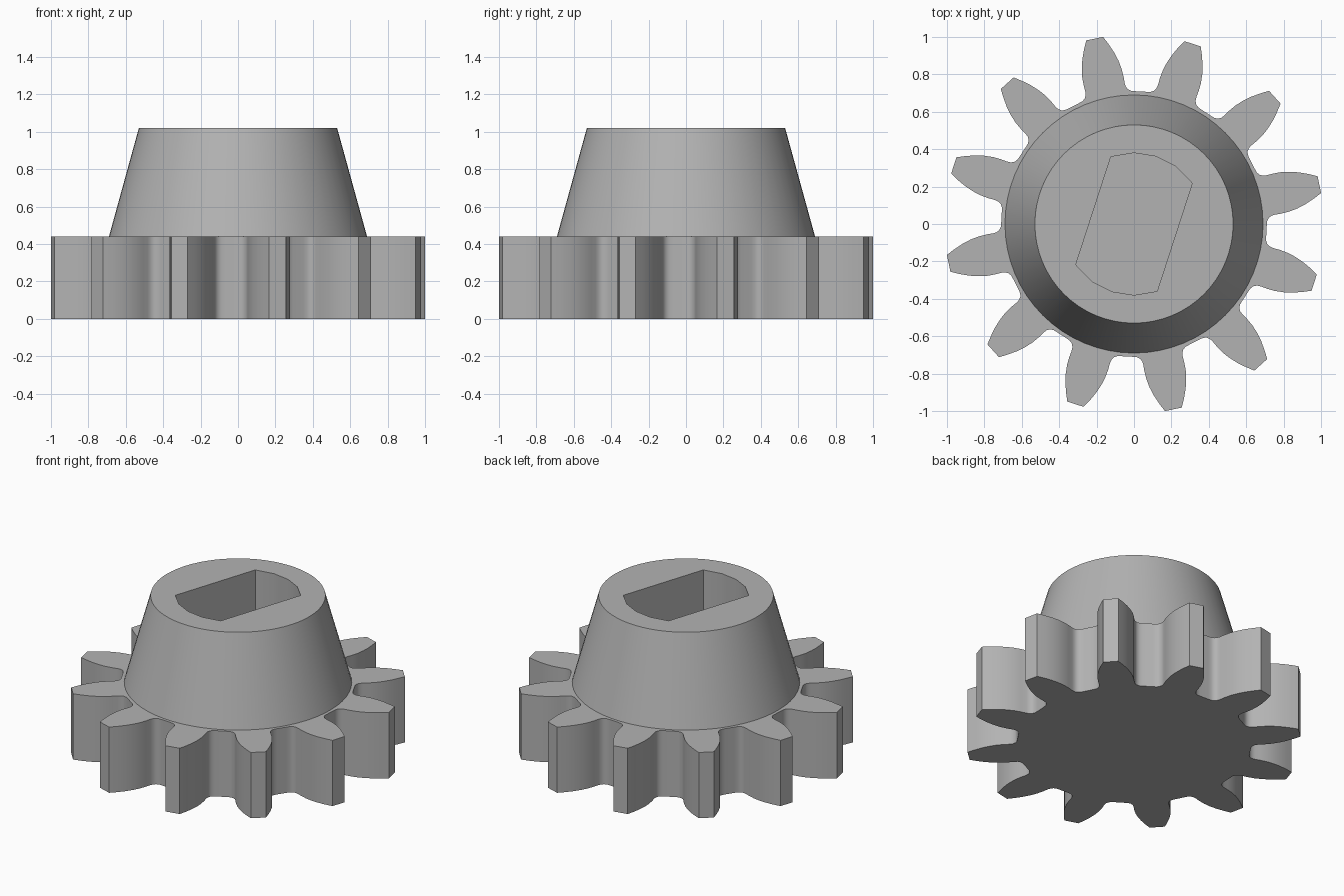
import bpy, bmesh
from math import sin, cos, radians

if "Cube" in bpy.data.objects:
    bpy.data.objects.remove(bpy.data.objects["Cube"], do_unlink=True)

TEETH = 12
TURN = 72            # direction of one tooth and of the socket, in degrees
GEAR_TOP = 0.44
HUB_TOP = 1.02

grey = bpy.data.materials.new("plain grey")
grey.use_nodes = True
colour = (0.45, 0.45, 0.45, 1)
grey.diffuse_color = colour
grey.node_tree.nodes["Principled BSDF"].inputs["Base Color"].default_value = colour


def ring(bm, polar, z):
    """Closed ring of vertices from (radius, degrees) pairs."""
    return [bm.verts.new((r * cos(radians(a)), r * sin(radians(a)), z)) for r, a in polar]


def walls(bm, low, high):
    for i in range(len(low)):
        j = (i + 1) % len(low)
        bm.faces.new((low[i], low[j], high[j], high[i]))


def finish(bm, name):
    bmesh.ops.recalc_face_normals(bm, faces=bm.faces)
    mesh = bpy.data.meshes.new(name)
    bm.to_mesh(mesh)
    bm.free()
    mesh.materials.append(grey)
    obj = bpy.data.objects.new(name, mesh)
    bpy.context.collection.objects.link(obj)
    bpy.ops.object.select_all(action="DESELECT")
    obj.select_set(True)
    bpy.context.view_layer.objects.active = obj
    bpy.ops.object.shade_smooth_by_angle(angle=radians(32))
    return obj


# Toothed wheel: half a tooth, from the tip down to the root, is mirrored and repeated
half_tooth = [(1.014, 2.6), (0.97, 4.0), (0.925, 5.35), (0.88, 6.5), (0.835, 7.4),
              (0.79, 7.95), (0.755, 8.2), (0.735, 8.6), (0.72, 9.5), (0.712, 10.8),
              (0.71, 12.5)]
tooth = [(r, -a) for r, a in reversed(half_tooth)] + half_tooth
outline = [(r, a + TURN + 360 / TEETH * k) for k in range(TEETH) for r, a in tooth]
bm = bmesh.new()
low, high = ring(bm, outline, 0), ring(bm, outline, GEAR_TOP)
walls(bm, low, high)
bm.faces.new(list(reversed(low)))
bm.faces.new(high)
finish(bm, "toothed_wheel")

# Tapered hub with a double-flat shaft socket
SIDES = 64
bm = bmesh.new()
base = ring(bm, [(0.69, 360 / SIDES * i) for i in range(SIDES)], GEAR_TOP)
rim = ring(bm, [(0.53, 360 / SIDES * i) for i in range(SIDES)], HUB_TOP)
walls(bm, base, rim)
arc = [-37, -18, 0, 18, 37]
socket = [(0.38, TURN + side + a) for side in (0, 180) for a in arc]
floor_edge, mouth = ring(bm, socket, GEAR_TOP), ring(bm, socket, HUB_TOP)
walls(bm, mouth, floor_edge)
top_edges = [e for e in bm.edges if all(v.co.z > HUB_TOP - 0.001 for v in e.verts)]
bmesh.ops.triangle_fill(bm, edges=top_edges, use_beauty=True, normal=(0, 0, 1))
finish(bm, "tapered_hub")
